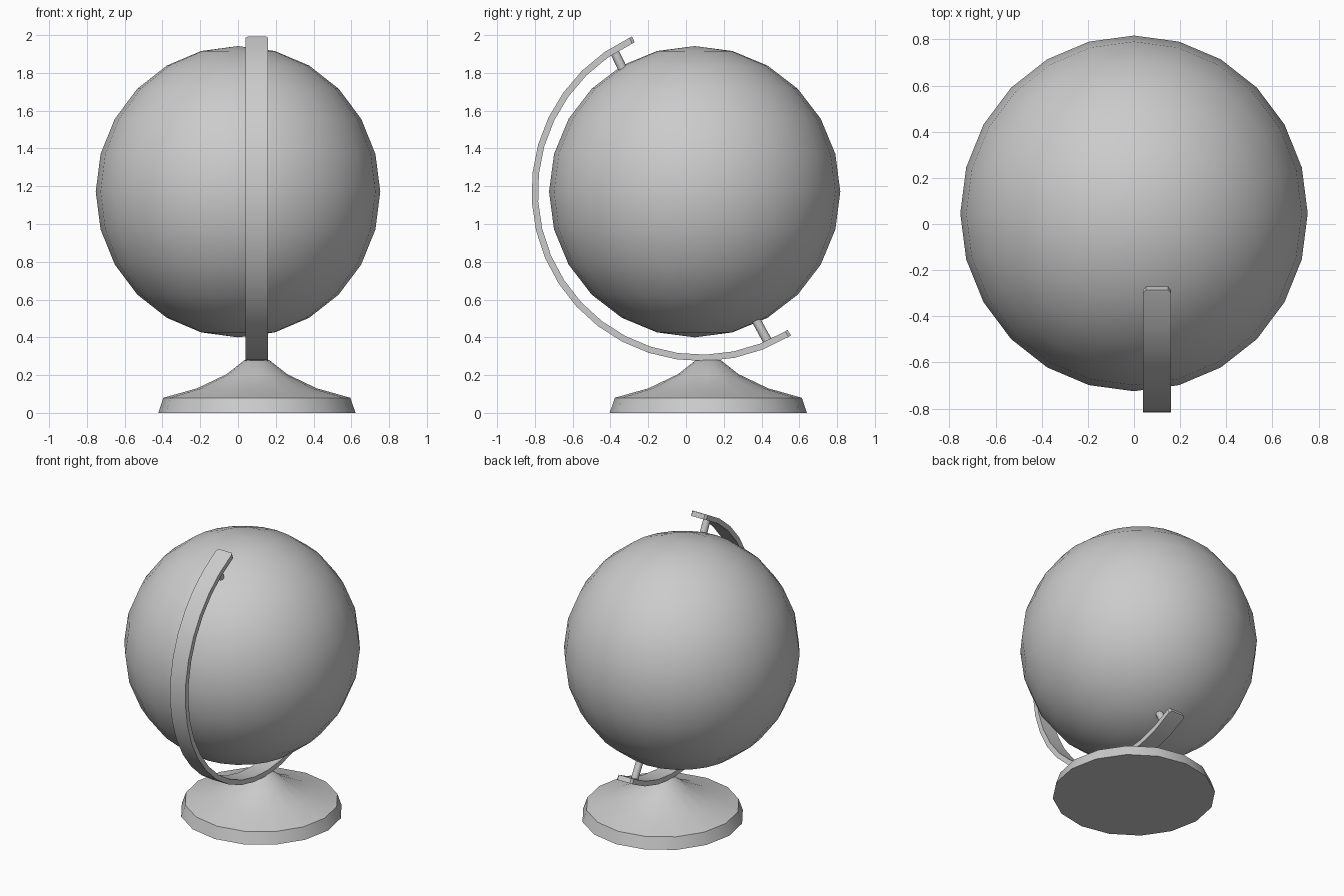
import bpy, bmesh, math
from mathutils import Vector

if "Cube" in bpy.data.objects:
    bpy.data.objects.remove(bpy.data.objects["Cube"])

ARM_X = 0.10


def finish(name, bm, angle=40):
    bmesh.ops.recalc_face_normals(bm, faces=bm.faces[:])
    mesh = bpy.data.meshes.new(name)
    bm.to_mesh(mesh)
    bm.free()
    ob = bpy.data.objects.new(name, mesh)
    bpy.context.collection.objects.link(ob)
    bpy.ops.object.select_all(action='DESELECT')
    ob.select_set(True)
    bpy.context.view_layer.objects.active = ob
    bpy.ops.object.shade_smooth_by_angle(angle=math.radians(angle))
    return ob


# globe ball, slightly narrower across x
bm = bmesh.new()
bmesh.ops.create_uvsphere(bm, u_segments=24, v_segments=12, radius=0.771)
bmesh.ops.scale(bm, vec=(0.977, 1, 1), verts=bm.verts)
bmesh.ops.translate(bm, vec=(0, 0.046, 1.171), verts=bm.verts)
finish("globe", bm)

# round base: stacked rings of a lathe profile
profile = [(0.522, 0), (0.495, 0.08), (0.317, 0.13), (0.16, 0.205), (0.065, 0.28)]
SIDES = 16
bm = bmesh.new()
rings = []
for r, z in profile:
    rings.append([bm.verts.new((ARM_X + r * math.cos(math.tau * i / SIDES),
                                0.118 + r * math.sin(math.tau * i / SIDES), z))
                  for i in range(SIDES)])
for a, b in zip(rings, rings[1:]):
    for i in range(SIDES):
        j = (i + 1) % SIDES
        bm.faces.new((a[i], a[j], b[j], b[i]))
bm.faces.new(rings[0])
bm.faces.new(rings[-1])
finish("base", bm)

# curved arm: flat strip swept along an arc, with chamfered tips
CY, CZ, OUTER, INNER = 0.08, 1.172, 0.898, 0.864
STEPS = 19
sections = [(25 + 186 * i / STEPS, 0.06) for i in range(STEPS + 1)]
sections = [(24, 0.048)] + sections + [(212, 0.048)]
bm = bmesh.new()
loops = []
for deg, half in sections:
    t = math.radians(deg)
    loops.append([bm.verts.new((ARM_X + sx * half, CY - r * math.sin(t), CZ + r * math.cos(t)))
                  for sx, r in ((-1, OUTER), (1, OUTER), (1, INNER), (-1, INNER))])
for a, b in zip(loops, loops[1:]):
    for i in range(4):
        j = (i + 1) % 4
        bm.faces.new((a[i], a[j], b[j], b[i]))
bm.faces.new(loops[0])
bm.faces.new(loops[-1])
finish("arm", bm, 30)


# pivot pins between arm and globe
def pin(name, start, end, radius=0.024):
    a, b = Vector(start), Vector(end)
    d = b - a
    bm = bmesh.new()
    bmesh.ops.create_cone(bm, cap_ends=True, segments=12, radius1=radius,
                          radius2=radius, depth=d.length)
    bmesh.ops.rotate(bm, cent=(0, 0, 0), verts=bm.verts,
                     matrix=Vector((0, 0, 1)).rotation_difference(d).to_matrix())
    bmesh.ops.translate(bm, vec=(a + b) / 2, verts=bm.verts)
    finish(name, bm)


pin("top_pin", (ARM_X, -0.383, 1.92), (ARM_X, -0.32, 1.79))
pin("bottom_pin", (ARM_X, 0.433, 0.378), (ARM_X, 0.355, 0.52))
